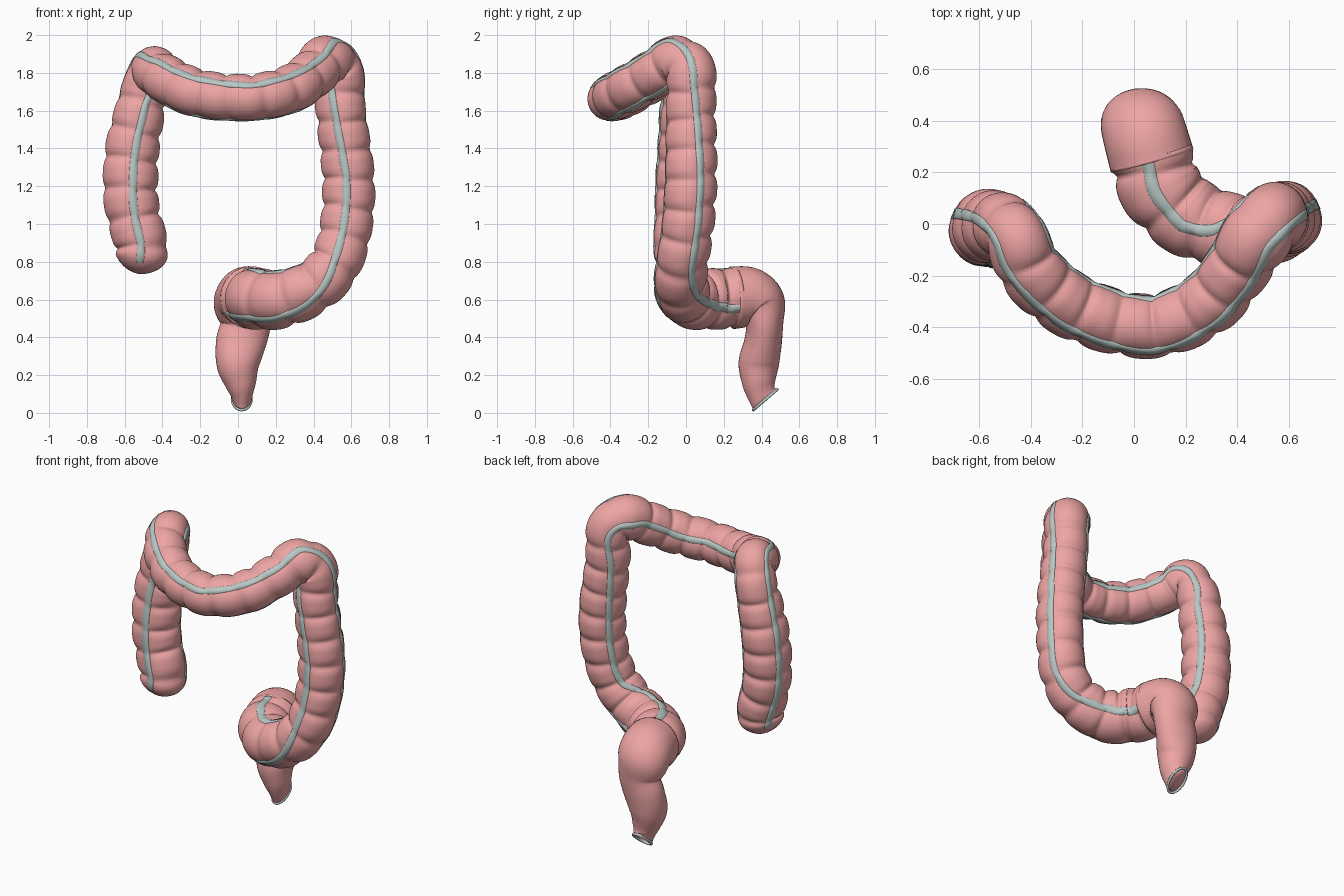
import bpy, bmesh
from math import sin, cos, pi, sqrt, tau
from mathutils import Vector

if "Cube" in bpy.data.objects:
    bpy.data.objects.remove(bpy.data.objects["Cube"])


def material(name, rgb):
    m = bpy.data.materials.new(name)
    m.diffuse_color = (*rgb, 1)
    m.use_nodes = True
    m.node_tree.nodes["Principled BSDF"].inputs["Base Color"].default_value = m.diffuse_color
    return m


PINK = material("tissue_pink", (0.85, 0.375, 0.37))
GREY = material("band_grey", (0.48, 0.57, 0.55))


def spline(rows, sub=40):
    """Catmull-Rom through rows; returns dense (value vector, row index, arc length)."""
    P = [Vector(r) for r in rows]
    P = [P[0] * 2 - P[1]] + P + [P[-1] * 2 - P[-2]]
    out, length = [], 0
    for i in range(1, len(P) - 2):
        a, b, c, d = P[i - 1:i + 3]
        for k in range(sub + (i == len(P) - 3)):
            t = k / sub
            v = 0.5 * (2 * b + (c - a) * t + (2 * a - 5 * b + 4 * c - d) * t * t
                       + (3 * b - a - 3 * c + d) * t ** 3)
            if out:
                length += (v.to_3d() - out[-1][0].to_3d()).length
            out.append((v, i - 1 + t, length))
    return out


def frames(rows, refs, stations=None, step=0.012):
    """Stations along the path: arc length, centre, radius, side axis, second axis."""
    dense = spline(rows)
    total = dense[-1][2]
    n = int(total / step)
    stations = stations or []
    first = stations[-1] if stations else -step
    ss = stations + [first + (total - first) * k / n for k in range(1, n + 1)]
    if not stations:
        ss[0] = 0
    keys, res, j = sorted(refs), [], 0
    for s in ss:
        while j < len(dense) - 2 and dense[j + 1][2] < s:
            j += 1
        (a, ia, la), (b, ib, lb) = dense[j], dense[j + 1]
        t = min(1, max(0, (s - la) / max(lb - la, 1e-6)))
        v, idx = a.lerp(b, t), ia + (ib - ia) * t
        lo, hi = dense[max(0, j - 4)][0], dense[min(len(dense) - 1, j + 5)][0]
        tan = (Vector(hi[:3]) - Vector(lo[:3])).normalized()
        k0 = max(k for k in keys if k <= idx + 1e-6)
        k1 = min([k for k in keys if k > k0] or [k0])
        u = (idx - k0) / (k1 - k0) if k1 > k0 else 0
        ref = Vector(refs[k0]).normalized().lerp(Vector(refs[k1]).normalized(), u)
        side = (ref - tan * ref.dot(tan)).normalized()
        res.append((s, Vector(v[:3]), v[3:] if len(v) > 4 else v[3], side, tan.cross(side)))
    return res


def skin(name, rings, mat, closed=True, tips=(None, None)):
    """Mesh from rows of points, optionally wrapped round and closed with tip points."""
    bm = bmesh.new()
    grid = [[bm.verts.new(p) for p in ring] for ring in rings]
    m = len(grid[0])
    for a, b in zip(grid, grid[1:]):
        for i in range(m if closed else m - 1):
            k = (i + 1) % m
            bm.faces.new((a[i], a[k], b[k], b[i]))
    for ring, tip in zip((grid[0], grid[-1]), tips):
        if tip is not None:
            c = bm.verts.new(tip)
            for i in range(m):
                bm.faces.new((ring[i], ring[(i + 1) % m], c))
    bmesh.ops.recalc_face_normals(bm, faces=bm.faces)
    me = bpy.data.meshes.new(name)
    bm.to_mesh(me)
    bm.free()
    for p in me.polygons:
        p.use_smooth = True
    me.materials.append(mat)
    ob = bpy.data.objects.new(name, me)
    bpy.context.collection.objects.link(ob)
    return ob


# Colon centre line: x, y, z, radius
colon = [(-.515, -.035, .735, .13), (-.51, -.035, .88, .138), (-.555, -.025, 1.05, .14),
         (-.57, -.02, 1.2, .143), (-.56, -.01, 1.4, .14), (-.52, -.01, 1.6, .13),
         (-.49, -.01, 1.73, .12), (-.45, -.06, 1.815, .12), (-.39, -.19, 1.77, .125),
         (-.21, -.33, 1.69, .125), (.06, -.395, 1.668, .122), (.27, -.315, 1.71, .125),
         (.39, -.18, 1.79, .125), (.47, -.05, 1.86, .135), (.535, .025, 1.80, .13),
         (.545, .025, 1.6, .13), (.585, .025, 1.25, .136), (.575, .01, 1.0, .136),
         (.52, -.02, .80, .136), (.40, -.03, .67, .14), (.23, .02, .605, .152),
         (.11, .13, .605, .158), (.065, .26, .61, .16)]
# Direction of the outer band at some of those points
outer = {0: (-.8, .6, 0), 2: (-1, .5, 0), 5: (-1, .35, .1), 7: (-.8, 0, .7), 8: (-.4, -.5, .8),
         10: (0, -.83, .56), 12: (.5, -.5, .8), 13: (.5, -.2, .9), 14: (.9, 0, .5),
         15: (1, .25, 0), 16: (1, .45, 0), 18: (1, .45, -.1), 20: (.5, .8, -.2), 22: (.9, .3, -.4)}
CAP = 0.12
cap_s = [CAP * (1 - cos(pi / 2 * k / 12)) for k in range(1, 13)]
path = frames(colon, outer, cap_s)


def pouch(s, r, th):
    """Radius of the pouched wall: creases across, shallow grooves under the bands."""
    th %= tau
    w = abs(sin(1.5 * th))
    crease = (1 - abs(sin(pi * (s / .155 + .12 * int(th / (tau / 3)))))) ** 1.7
    f = sqrt(max(0, 1 - (1 - s / CAP) ** 2)) if s < CAP else 1
    return r * f * (1.045 - .07 * (1 - w) ** 1.5 - .15 * crease * w ** .5)


def wall(st, th, lift=0):
    s, c, r, a, b = st
    return c + (a * cos(th) + b * sin(th)) * (pouch(s, r, th) + lift)


N = 60
skin("colon", [[wall(st, tau * i / N) for i in range(N)] for st in path], PINK,
     tips=(colon[0][:3], colon[-1][:3]))

# Three lengthwise bands
for n, label in enumerate(("outer", "front", "inner")):
    mid = n * tau / 3
    cols = [(-.17, -.004), (-.15, .003), (0, .004), (.15, .003), (.17, -.004)]
    skin(label + "_band", [[wall(st, mid + d, lift) for d, lift in cols]
                           for st in path[7:-1]], GREY, closed=False)

# Rectum: x, y, z, half width, half depth
rectum = [(.07, .245, .61, .166, .166), (.045, .335, .612, .163, .158),
          (.03, .395, .57, .158, .135), (.04, .415, .47, .134, .10),
          (.015, .407, .37, .132, .10), (.0, .385, .26, .115, .107),
          (.013, .385, .16, .085, .088), (.02, .40, .10, .06, .076),
          (.02, .42, .07, .05, .083)]
rpath = frames(rectum, {0: (1, .3, 0), 3: (1, 0, 0), 8: (1, 0, 0)})
rings = [[c + a * cos(tau * i / 40) * r[0] + b * sin(tau * i / 40) * r[1]
          for i in range(40)] for s, c, r, a, b in rpath]
skin("rectum", rings, PINK, tips=(rectum[0][:3], (.02, .405, .10)))

# Rim round the opening, tilted to face back and down
across, slope = Vector((1, 0, 0)), Vector((0, .76, .65))
normal = across.cross(slope)
rim = []
for i in range(41):
    t = tau * i / 40
    rad = across * cos(t) * .05 + slope * sin(t) * .083
    out = rad.normalized()
    rim.append([Vector((.02, .42, .07)) + rad + (out * cos(q) + normal * sin(q)) * .008
                for q in (tau * k / 10 for k in range(10))])
skin("opening_rim", rim, GREY)
